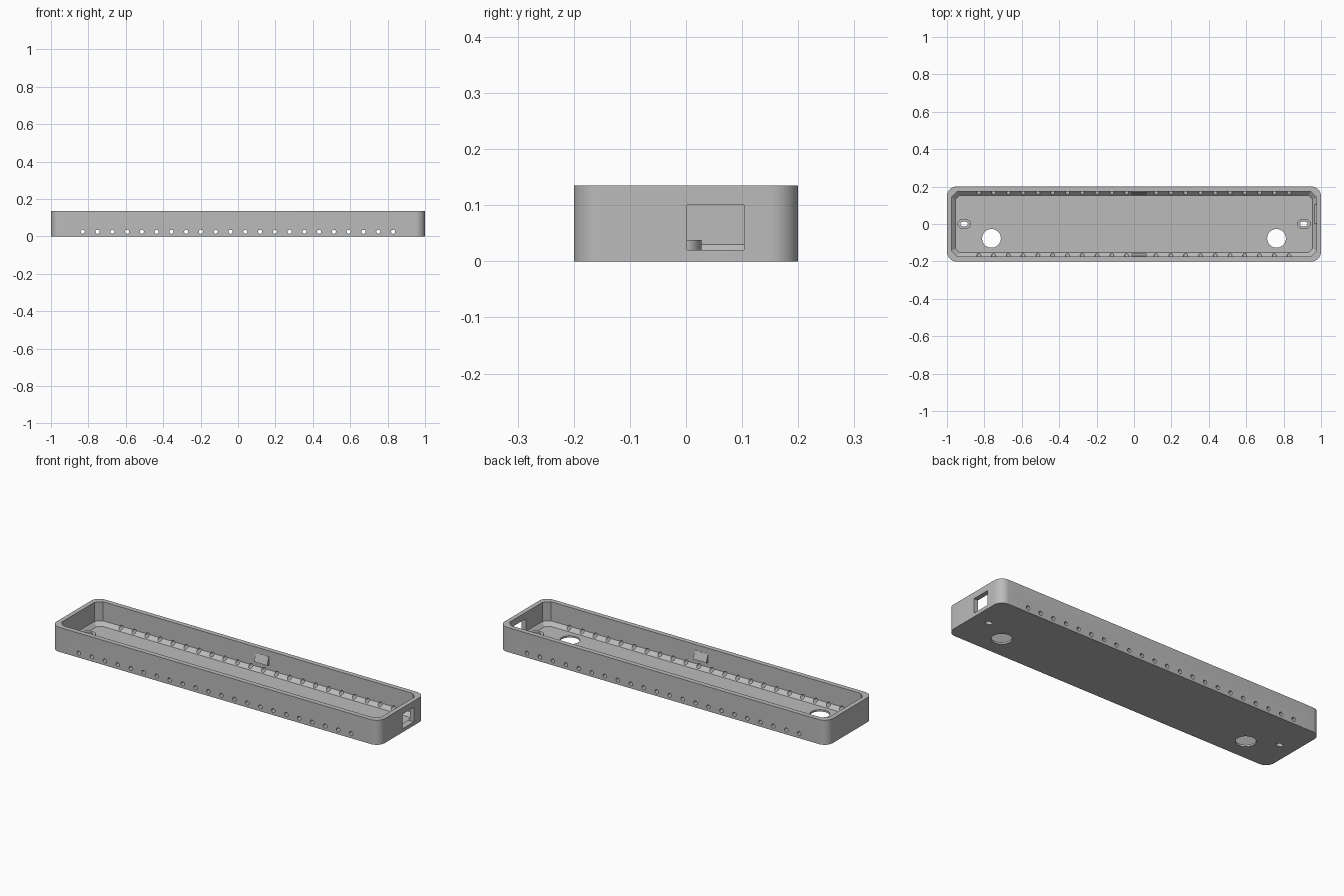
import bpy, bmesh, math

if "Cube" in bpy.data.objects:
    bpy.data.objects.remove(bpy.data.objects["Cube"])

grey = bpy.data.materials.new("plain_grey")
grey.diffuse_color = (0.5, 0.5, 0.5, 1)
grey.use_nodes = True
grey.node_tree.nodes["Principled BSDF"].inputs["Base Color"].default_value = grey.diffuse_color


def loft(name, loops):
    """Closed solid through a stack of (outline, z) loops."""
    bm = bmesh.new()
    rings = [[bm.verts.new((x, y, z)) for x, y in pts] for pts, z in loops]
    n = len(rings[0])
    bm.faces.new(rings[0][::-1])
    bm.faces.new(rings[-1])
    for a, b in zip(rings, rings[1:]):
        for i in range(n):
            j = (i + 1) % n
            bm.faces.new((a[i], a[j], b[j], b[i]))
    bmesh.ops.recalc_face_normals(bm, faces=bm.faces)
    me = bpy.data.meshes.new(name)
    bm.to_mesh(me)
    bm.free()
    ob = bpy.data.objects.new(name, me)
    me.materials.append(grey)
    bpy.context.collection.objects.link(ob)
    return ob


def corner_rect(hx, hy, r, steps):
    """Rectangle with rounded corners (steps=1 gives chamfers)."""
    pts = []
    for k, (sx, sy) in enumerate([(1, 1), (-1, 1), (-1, -1), (1, -1)]):
        for i in range(steps + 1):
            a = math.pi / 2 * (k + i / steps)
            pts.append((sx * (hx - r) + r * math.cos(a), sy * (hy - r) + r * math.sin(a)))
    return pts


def ellipse(cx, cy, rx, ry, n=32):
    return [(cx + rx * math.cos(2 * math.pi * i / n), cy + ry * math.sin(2 * math.pi * i / n))
            for i in range(n)]


def cut(ob, cutter):
    cutter.hide_render = True
    m = ob.modifiers.new("cut", "BOOLEAN")
    m.operation = "DIFFERENCE"
    m.solver = "EXACT"
    m.object = cutter
    bpy.context.view_layer.objects.active = ob
    bpy.ops.object.modifier_apply(modifier=m.name)
    bpy.data.objects.remove(cutter)


def smooth(ob):
    bpy.ops.object.select_all(action="DESELECT")
    ob.select_set(True)
    bpy.context.view_layer.objects.active = ob
    bpy.ops.object.shade_smooth_by_angle(angle=math.radians(30))


# Tray body with rounded corners, hollowed with a bevelled floor edge
tray = loft("tray", [(corner_rect(1, 0.2, 0.05, 10), 0), (corner_rect(1, 0.2, 0.05, 10), 0.135)])
cut(tray, loft("cavity", [(corner_rect(0.955, 0.153, 0.022, 1), 0.01),
                          (corner_rect(0.975, 0.173, 0.03, 1), 0.03),
                          (corner_rect(0.975, 0.173, 0.03, 1), 0.2)]))

# Port opening in the right end
port = [(0.95, 0.002), (1.05, 0.002), (1.05, 0.103), (0.95, 0.103)]
cut(tray, loft("port_cutter", [(port, 0.02), (port, 0.1)]))

# Row of vent holes through both long walls
bm = bmesh.new()
for i in range(22):
    geo = bmesh.ops.create_cone(bm, cap_ends=True, segments=16, radius1=0.011, radius2=0.011, depth=0.6)
    for v in geo["verts"]:
        x, y, z = v.co
        v.co = (-0.83 + i * 0.079 + x, z, 0.025 - y)
me = bpy.data.meshes.new("vents")
bm.to_mesh(me)
bm.free()
vents = bpy.data.objects.new("vents", me)
bpy.context.collection.objects.link(vents)
cut(tray, vents)

# Floor holes, and screw bosses with oval slots
for s, side in ((-1, "left"), (1, "right")):
    big = ellipse(s * 0.762, -0.077, 0.05, 0.05, 40)
    cut(tray, loft("floor_hole", [(big, -0.1), (big, 0.06)]))
    slot = ellipse(s * 0.908, 0, 0.02, 0.013)
    cut(tray, loft("slot", [(slot, -0.1), (slot, 0.06)]))
    ring = ellipse(s * 0.908, 0, 0.037, 0.028)
    boss = loft("screw_boss_" + side, [(ring, 0.008), (ring, 0.038)])
    cut(boss, loft("slot", [(slot, -0.1), (slot, 0.06)]))
    smooth(boss)
smooth(tray)

# Wedge-shaped snap tabs inside the long walls
for s, side in ((-1, "front"), (1, "back")):
    def row(inner):
        return [(-0.013, s * 0.175), (0.067, s * 0.175), (0.067, s * inner), (-0.013, s * inner)]
    loft("snap_tab_" + side, [(row(0.171), 0.055), (row(0.157), 0.06), (row(0.172), 0.103)])
